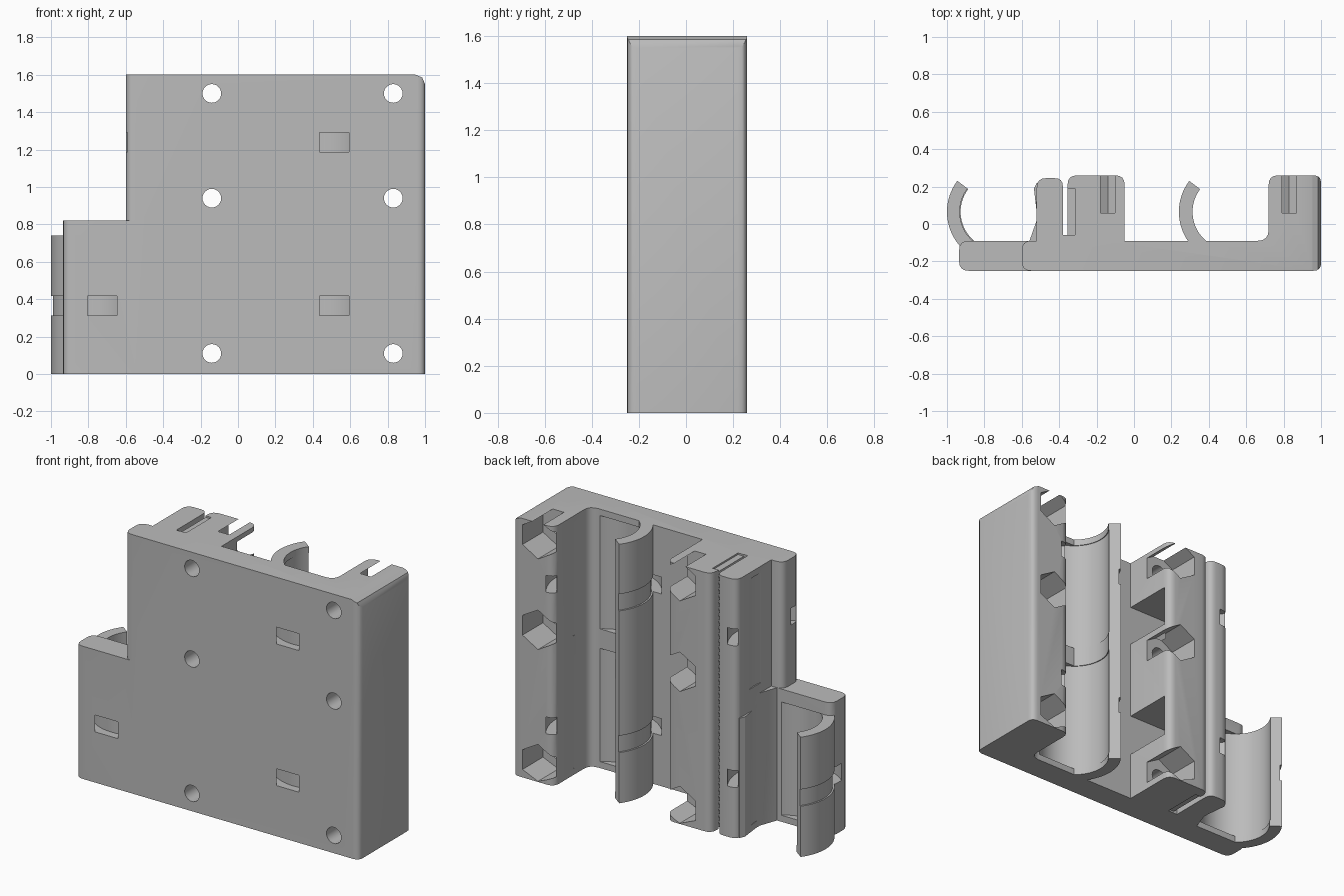
import bpy, bmesh, math
from mathutils import Vector, Matrix

old = bpy.data.objects.get("Cube")
if old:
    bpy.data.objects.remove(old, do_unlink=True)

# One plain grey plastic
grey = bpy.data.materials.new("grey plastic")
grey.use_nodes = True
colour = (0.5, 0.5, 0.5, 1)
grey.diffuse_color = colour
grey.node_tree.nodes["Principled BSDF"].inputs["Base Color"].default_value = colour


def prism(name, points, low, high):
    """Extrude an xy outline from low to high."""
    bm = bmesh.new()
    face = bm.faces.new([bm.verts.new((p[0], p[1], low)) for p in points])
    new = bmesh.ops.extrude_face_region(bm, geom=[face])["geom"]
    verts = [v for v in new if isinstance(v, bmesh.types.BMVert)]
    bmesh.ops.translate(bm, verts=verts, vec=(0, 0, high - low))
    bmesh.ops.recalc_face_normals(bm, faces=bm.faces)
    mesh = bpy.data.meshes.new(name)
    bm.to_mesh(mesh)
    bm.free()
    mesh.materials.append(grey)
    obj = bpy.data.objects.new(name, mesh)
    bpy.context.collection.objects.link(obj)
    return obj


def box(name, x0, x1, y0, y1, low, high):
    return prism(name, [(x0, y0), (x1, y0), (x1, y1), (x0, y1)], low, high)


def rounded(corners, steps=4):
    """Turn (x, y, radius) corners into a softened outline."""
    out = []
    for i, (x, y, r) in enumerate(corners):
        p = Vector((x, y))
        if not r:
            out.append(p)
            continue
        before = Vector(corners[i - 1][:2])
        after = Vector(corners[(i + 1) % len(corners)][:2])
        a = p + (before - p).normalized() * r
        b = p + (after - p).normalized() * r
        for k in range(steps + 1):
            t = k / steps
            out.append(a * (1 - t) ** 2 + p * 2 * t * (1 - t) + b * t * t)
    return out


def sector(cx, cy, inner, outer, start, end, steps):
    """Outline of a curved strip around a centre."""
    def arc(r):
        angles = [math.radians(start + (end - start) * k / steps) for k in range(steps + 1)]
        return [(cx + r * math.cos(a), cy + r * math.sin(a)) for a in angles]
    return arc(outer) + arc(inner)[::-1]


def disc(cx, cy, r, sides, turn=0.0):
    angles = [turn + math.tau * k / sides for k in range(sides)]
    return [(cx + r * math.cos(a), cy + r * math.sin(a)) for a in angles]


def along_y(name, outline, y0, y1):
    """Extrude an xz outline between two depths."""
    obj = prism(name, [(x, -z) for x, z in outline], y0, y1)
    # Swing the extrusion axis from z to y
    obj.data.transform(Matrix.Rotation(-math.pi / 2, 4, "X"))
    return obj


def combine(target, tool, operation):
    mod = target.modifiers.new(tool.name, "BOOLEAN")
    mod.operation = operation
    mod.solver = "EXACT"
    mod.object = tool
    tool.hide_render = True
    bpy.context.view_layer.objects.active = target
    bpy.ops.object.modifier_apply(modifier=mod.name)
    bpy.data.objects.remove(tool, do_unlink=True)


HEIGHT, STEP = 1.6, 0.82
FRONT, FLOOR, BACK = -0.25, -0.09, 0.26
ROD_R, ROD_L, ROD_Y = 0.515, -0.725, 0.065

# Back plate with right post, middle post, belt slit and left post
body = prism("carriage_body", rounded([
    (-0.6, FRONT, 0.05), (1, FRONT, 0.04), (1, BACK, 0.04), (0.72, BACK, 0.05),
    (0.72, FLOOR, 0.06), (-0.05, FLOOR, 0), (-0.05, BACK, 0.05), (-0.355, BACK, 0.05),
    (-0.355, -0.06, 0), (-0.38, -0.06, 0), (-0.38, 0.245, 0.045), (-0.52, 0.245, 0.05),
    (-0.52, FLOOR, 0), (-0.6, FLOOR, 0.05)]), 0, HEIGHT)

# Lower side wing, with the post foot that hugs the bearing
wing = prism("side_wing", rounded([
    (-0.935, FRONT, 0.05), (-0.5, FRONT, 0), (-0.5, FLOOR, 0), (-0.935, FLOOR, 0.05)]), 0, STEP)
combine(body, wing, "UNION")
foot = prism("post_foot", [(-0.58, -0.15), (-0.45, -0.15), (-0.45, 0.02), (-0.52, 0.02)], 0, STEP)
combine(body, foot, "UNION")
lip = prism("post_lip", [(-0.52, 0.06), (-0.45, 0.06), (-0.45, 0.22),
                         (-0.52, 0.22), (-0.535, 0.19)], 0, 0.74)
combine(body, lip, "UNION")

# Curved bearing clips
for cx, top in ((ROD_R, HEIGHT), (ROD_L, 0.74)):
    clip = prism("bearing_clip", sector(cx, ROD_Y, 0.202, 0.275, 143, 235, 20), 0, top)
    combine(body, clip, "UNION")

# Bearing seats, leaving thin end lips and a spacer between them
for cx, r, low, high in ((ROD_R, 0.207, 0.04, 0.74), (ROD_R, 0.207, 0.86, 1.56),
                         (ROD_L, 0.207, 0.04, 0.74), (ROD_L, 0.213, 0.88, 1.56)):
    combine(body, prism("bearing_seat", disc(cx, ROD_Y, r, 48), low, high), "DIFFERENCE")

# Tie channels wrapping around each bearing
for cx in (ROD_R, ROD_L):
    for mid in (0.365, 1.24):
        ring = sector(cx, ROD_Y, 0.265, 0.325, 125, 415, 48)
        combine(body, prism("tie_channel", ring, mid - 0.052, mid + 0.052), "DIFFERENCE")

# Undercuts in the side of the middle post
for low, high in ((0.3, 0.56), (1.05, 1.3)):
    wedge = [(0, FLOOR), (0, 0.275), (-0.33, FLOOR)]
    combine(body, prism("post_undercut", wedge, low, high), "DIFFERENCE")

# Bolt holes with hexagonal nut traps behind
for x in (-0.14, 0.83):
    for z in (0.11, 0.94, 1.5):
        combine(body, along_y("bolt_hole", disc(x, z, 0.05, 24), -0.4, 0.4), "DIFFERENCE")
        trap = disc(x, z, 0.122, 6, math.pi / 6)
        trap = [(px, max(pz, 0.004)) for px, pz in trap]
        combine(body, along_y("nut_trap", trap, 0.06, 0.4), "DIFFERENCE")

# Belt tooth grooves along the slit
pitch = HEIGHT / 40
for k in range(41):
    z = k * pitch
    groove = box("belt_groove", -0.365, -0.315, -0.058, 0.19, z - pitch / 4, z + pitch / 4)
    combine(body, groove, "DIFFERENCE")

# Softened top corner of the right post
corner = [(1.1, 1.7), (0.95, 1.7), (0.95, HEIGHT), (0.985, 1.585), (1, 1.55), (1.1, 1.55)]
combine(body, along_y("corner_cut", corner, -0.4, 0.4), "DIFFERENCE")

# Smooth the curves and keep the edges sharp
bpy.ops.object.select_all(action="DESELECT")
body.select_set(True)
bpy.context.view_layer.objects.active = body
bpy.ops.object.shade_smooth_by_angle(angle=math.radians(30))
